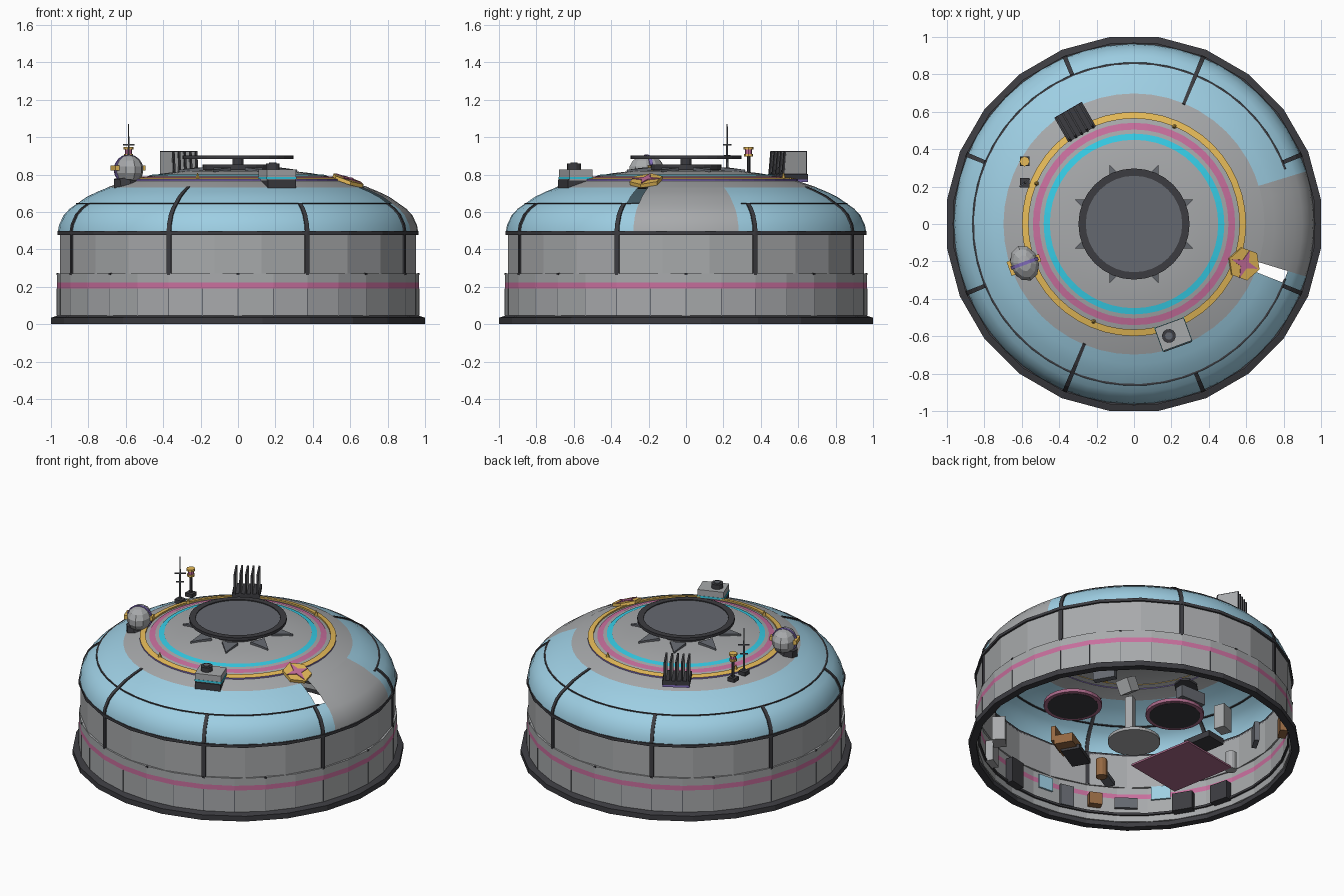
import bpy, bmesh, math
from mathutils import Matrix

cube = bpy.data.objects.get("Cube")
if cube:
    bpy.data.objects.remove(cube, do_unlink=True)


def material(name, r, g, b):
    m = bpy.data.materials.new(name)
    m.use_nodes = True
    m.diffuse_color = (r, g, b, 1)
    for node in m.node_tree.nodes:
        if node.type == 'BSDF_PRINCIPLED':
            node.inputs["Base Color"].default_value = (r, g, b, 1)
    return m


GREY = material("light_grey", .39, .40, .41)
BLACK = material("charcoal", .045, .045, .052)
BLUE = material("sky_blue", .34, .62, .77)
PINK = material("rose_pink", .58, .16, .34)
GOLD = material("warm_gold", .80, .50, .10)
CYAN = material("bright_cyan", .04, .66, .86)
PURPLE = material("violet", .22, .15, .50)
SLATE = material("slate", .13, .14, .16)
BROWN = material("brown", .30, .14, .055)
MAROON = material("maroon", .40, .14, .25)


def finish(name, bm, mat, smooth=False):
    mesh = bpy.data.meshes.new(name)
    for f in bm.faces:
        f.smooth = smooth
    bm.to_mesh(mesh)
    bm.free()
    mesh.materials.append(mat)
    ob = bpy.data.objects.new(name, mesh)
    bpy.context.collection.objects.link(ob)
    return ob


def lathe(name, profile, mat, n=48, a0=0, a1=360, closed=False, smooth=False):
    """Spin an (r, z) profile about z between two angles in degrees."""
    bm = bmesh.new()
    full = abs(a1 - a0 - 360) < .01
    rows = []
    for i in range(n if full else n + 1):
        a = math.radians(a0 + (a1 - a0) * i / n)
        rows.append([bm.verts.new((r * math.cos(a), r * math.sin(a), z)) for r, z in profile])
    m = len(profile)
    for i in range(n):
        p, q = rows[i], rows[(i + 1) % len(rows)]
        for j in range(m if closed else m - 1):
            k = (j + 1) % m
            bm.faces.new((p[j], q[j], q[k], p[k]))
    if closed and not full:
        bm.faces.new(rows[0])
        bm.faces.new(rows[-1][::-1])
    bmesh.ops.remove_doubles(bm, verts=bm.verts, dist=1e-5)
    return finish(name, bm, mat, smooth)


def ring(name, r0, r1, z0, z1, mat, n=48, a0=0, a1=360):
    return lathe(name, [(r0, z0), (r1, z0), (r1, z1), (r0, z1)], mat, n, a0, a1, True)


def place(x, y, z, turn=0, tilt=0):
    return (Matrix.Translation((x, y, z)) @ Matrix.Rotation(math.radians(turn), 4, 'Z')
            @ Matrix.Rotation(math.radians(tilt), 4, 'Y'))


UPRIGHT = Matrix.Rotation(math.pi / 2, 4, 'X')


def box(name, at, size, mat):
    bm = bmesh.new()
    bmesh.ops.create_cube(bm, size=1, matrix=at @ Matrix.Diagonal((*size, 1)))
    return finish(name, bm, mat)


def cone(name, at, r0, r1, depth, mat, n=12):
    bm = bmesh.new()
    bmesh.ops.create_cone(bm, cap_ends=True, segments=n, radius1=r0, radius2=r1, depth=depth, matrix=at)
    return finish(name, bm, mat)


def prism(name, at, points, depth, mat):
    """Extrude a flat outline upward by depth."""
    bm = bmesh.new()
    face = bm.faces.new([bm.verts.new((x, y, 0)) for x, y in points])
    top = bmesh.ops.extrude_face_region(bm, geom=[face])['geom']
    bmesh.ops.translate(bm, verts=[v for v in top if isinstance(v, bmesh.types.BMVert)], vec=(0, 0, depth))
    bmesh.ops.recalc_face_normals(bm, faces=bm.faces)
    bm.transform(at)
    return finish(name, bm, mat)


def polar(r, deg):
    a = math.radians(deg)
    return r * math.cos(a), r * math.sin(a)


# Base rim and walls; the pink stripe runs right through the wall
R = 1.008
lathe("base_rim", [(.962, 0), (R, 0), (R, .035), (.975, .045), (.962, .045)], BLACK, 24, 7.5, 367.5, True)
ring("lower_wall", .952, .969, .03, .19, GREY, 32)
ring("wall_stripe", .952, .969, .19, .222, PINK, 32)
ring("wall_collar", .952, .969, .222, .272, GREY, 32)
ring("inner_rail", .938, .95, .07, .085, BLACK, 32)
ring("upper_wall", .945, .961, .265, .485, GREY, 24, 7.5, 367.5)
ring("eave_trim", .945, .973, .478, .497, BLACK, 24, 7.5, 367.5)
for i in range(32):
    x, y = polar(.968, i * 11.25)
    box("wall_seam", place(x, y, .118, i * 11.25), (.004, .004, .145), SLATE)
for i in range(16):
    x, y = polar(.965, i * 22.5)
    box("wall_bolt", place(x, y, .268, i * 22.5), (.012, .016, .009), BLACK)
for i in range(8):
    x, y = polar(.955, 22.5 + i * 45)
    box("wall_post", place(x, y, .378, 22.5 + i * 45), (.026, .026, .215), BLACK)

# Dome: glazed belt, closed panel facing +x, broken pane beside it
low = [(.963, .495), (.957, .53), (.932, .583), (.9, .617), (.86, .645)]
high = [(.86, .645), (.81, .68), (.75, .709), (.69, .733)]
belt = low + high[1:]
lathe("lower_glass", low, BLUE, 44, 17, 343, smooth=True)
lathe("upper_glass", high, BLUE, 44, 17, 338.5, smooth=True)
lathe("closed_panel", belt, GREY, 6, -17, 17, smooth=True)
roof = [(.698, .7315), (.6, .765), (.5, .788), (.4, .806), (.3, .818), (0, .83)]
lathe("roof_cap", roof, GREY, smooth=True)
ring("glass_rail", .854, .865, .642, .648, BLACK, 44, 20, 340)
for i in range(8):
    a = 22.5 + i * 45
    path = belt if i in (1, 5) else low
    strip = [(r + .006, z + .004) for r, z in path] + [(r - .006, z - .005) for r, z in reversed(path)]
    lathe("dome_rib", strip, BLACK, 1, a - .7, a + .7, True)

# Coloured roof bands, laid on the roof slope
lathe("gold_band", [(.599, .775), (.564, .783), (.564, .77)], GOLD)
lathe("gold_band_edge", [(.599, .76), (.599, .775)], PURPLE)
lathe("pink_band", [(.541, .782), (.505, .79)], PINK)
lathe("cyan_band", [(.483, .7945), (.45, .801)], CYAN)
for a in (67.5, 157.5, 247.5):
    x, y = polar(.565, a)
    cone("band_marker", place(x, y, .79), .014, .003, .035, GOLD, 6)

# Roof hatch
ring("hatch_collar", 0, .19, .825, .853, BLACK, 24)
cone("hatch_stem", place(0, 0, .868), .03, .03, .04, BLACK)
cone("hatch_plate", place(0, 0, .891), .27, .27, .012, SLATE, 32)
ring("hatch_rim", .258, .297, .884, .903, BLACK, 32)
for i in range(8):
    a = 22.5 + i * 45
    x, y = polar(.22, a)
    prism("hatch_gusset", place(x, y, .82, a, 6), [(0, -.05), (.122, 0), (0, .05)], .018, SLATE)

# Roof vent box
vent = place(.21, -.59, 0, -70)
box("vent_foot", vent @ place(.01, 0, .75), (.125, .16, .045), BLACK)
box("vent_body", vent @ place(0, 0, .798), (.13, .165, .06), GREY)
box("vent_stripe", vent @ place(0, 0, .782), (.134, .169, .012), CYAN)
cone("vent_fan", vent @ place(0, -.025, .842), .037, .037, .032, BLACK)
cone("vent_fan_cap", vent @ place(0, -.025, .86), .02, .02, .008, SLATE)

# Badge plate with a four-point star
badge = place(.585, -.212, .758, -20, 19)
prism("badge_plate", badge, [polar(.09, i * 60) for i in range(6)], .02, GOLD)
prism("badge_star", badge @ place(0, 0, .02), [polar(.025 if i % 2 else .078, i * 45) for i in range(8)], .005, PINK)

# Radome with yoke
dome = place(-.585, -.21, 0, 200)
cone("radome_foot", dome @ place(.015, 0, .762, 0, 12), .075, .065, .05, BLACK, 8)
bm = bmesh.new()
bmesh.ops.create_uvsphere(bm, u_segments=10, v_segments=7, radius=1,
                          matrix=dome @ place(0, 0, .826) @ Matrix.Diagonal((.077, .1, .079, 1)))
finish("radome_shell", bm, GREY)
cone("radome_band", dome @ place(0, 0, .826) @ UPRIGHT, .081, .081, .018, PURPLE, 16)
for side, w in ((-1, .04), (1, .08)):
    box("radome_yoke", dome @ place(.077 * side, 0, .835), (.022, w, .028), GOLD)

# Whip aerial and beacon mast
for y in (.22, .335):
    box("mast_foot", place(-.585, y, .775), (.05, .05, .025), BLACK)
cone("aerial_mast", place(-.585, .22, .92), .008, .003, .3, SLATE, 6)
for z, w in ((.96, .07), (.9, .05)):
    box("aerial_arm", place(-.585, .22, z, 35), (w, .007, .007), SLATE)
cone("beacon_mast", place(-.585, .335, .84), .009, .009, .13, BLACK, 6)
for z, r, h, mat in ((.904, .024, .014, GOLD), (.922, .019, .024, PINK), (.941, .027, .014, GOLD)):
    cone("beacon_lamp", place(-.585, .335, z), r, r, h, mat, 8)

# Radiator rack: dark framed fins with pale plates
rack = place(-.315, .545, 0, 120)
box("rack_tray", rack @ place(.006, 0, .767), (.14, .165, .014), PURPLE)
box("rack_base", rack @ place(0, 0, .788), (.15, .17, .03), BLACK)
for i in range(5):
    at = rack @ place(0, -.064 + i * .035, .795) @ UPRIGHT
    prism("rack_fin", at, [(-.078, 0), (.075, 0), (.075, .13), (-.065, .13)], .011, BLACK)
    prism("rack_fin_plate", at @ place(0, 0, -.001), [(-.065, .01), (.069, .01), (.069, .125), (-.056, .125)], .013, GREY)

# Central projector, pads and rug
cone("projector_disc", place(0, 0, .05), .16, .16, .02, GREY, 24)
box("projector_post", place(.03, 0, .2, 30), (.05, .05, .28), GREY)
box("projector_globe", place(.05, 0, .42, 10, 30), (.09, .09, .09), GREY)
for x, y in ((.57, .1), (.02, .41)):
    cone("pad", place(x, y, .05), .155, .155, .024, BLACK, 24)
    ob = ring("pad_rim", .15, .178, .04, .062, MAROON, 24)
    ob.location = (x, y, 0)
box("rug", place(-.41, -.04, .045, 10), (.41, .45, .012), MAROON)

# Loose furniture: name, x, y, z, turn, size, colour
for name, x, y, z, turn, size, mat in (
        ("sofa_seat", .25, -.33, .08, 30, (.16, .12, .06), BROWN),
        ("sofa_back", .28, -.39, .13, 30, (.16, .03, .1), BROWN),
        ("bed", .16, -.36, .05, 30, (.2, .12, .03), BLACK),
        ("desk", -.37, .22, .08, 10, (.14, .2, .04), BLACK),
        ("cabinet", -.32, .46, .12, 20, (.09, .07, .16), GREY),
        ("screen", -.63, .4, .15, -30, (.03, .1, .13), SLATE),
        ("console", .55, .38, .15, 30, (.04, .14, .08), SLATE),
        ("bench", .03, .57, .1, 0, (.18, .06, .08), SLATE),
        ("locker", .6, -.56, .14, -45, (.08, .1, .16), GREY),
        ("low_table", -.2, -.5, .08, 30, (.14, .06, .03), SLATE)):
    box(name, place(x, y, z, turn), size, mat)
for name, x, y, mat in (("barrel", -.67, .12, GREY), ("stool", -.12, -.45, BROWN)):
    cone(name, place(x, y, .1), .035, .035, .12, mat)

# Fittings along the wall: name, angle, height, size, colour
for name, a, z, size, mat in (
        ("shelf", 282, .15, (.05, .11, .17), BLACK), ("wall_window", 265, .2, (.012, .1, .09), BLUE),
        ("wall_door", 256, .15, (.02, .09, .14), SLATE), ("crate", 245, .15, (.05, .08, .08), BROWN),
        ("wall_panel", 233, .15, (.02, .14, .07), SLATE), ("wall_window", 220, .22, (.012, .12, .09), BLUE),
        ("shelf", 211, .12, (.05, .13, .12), BLACK), ("shelf", 195, .12, (.05, .12, .12), BLACK),
        ("crate", 150, .25, (.05, .1, .12), BROWN), ("wall_panel", 5, .15, (.03, .15, .08), SLATE),
        ("wall_panel", 330, .16, (.03, .12, .1), GREY), ("shelf", 300, .14, (.05, .1, .14), GREY)):
    x, y = polar(.945 - size[0] / 2, a)
    box(name, place(x, y, z, a), size, mat)
